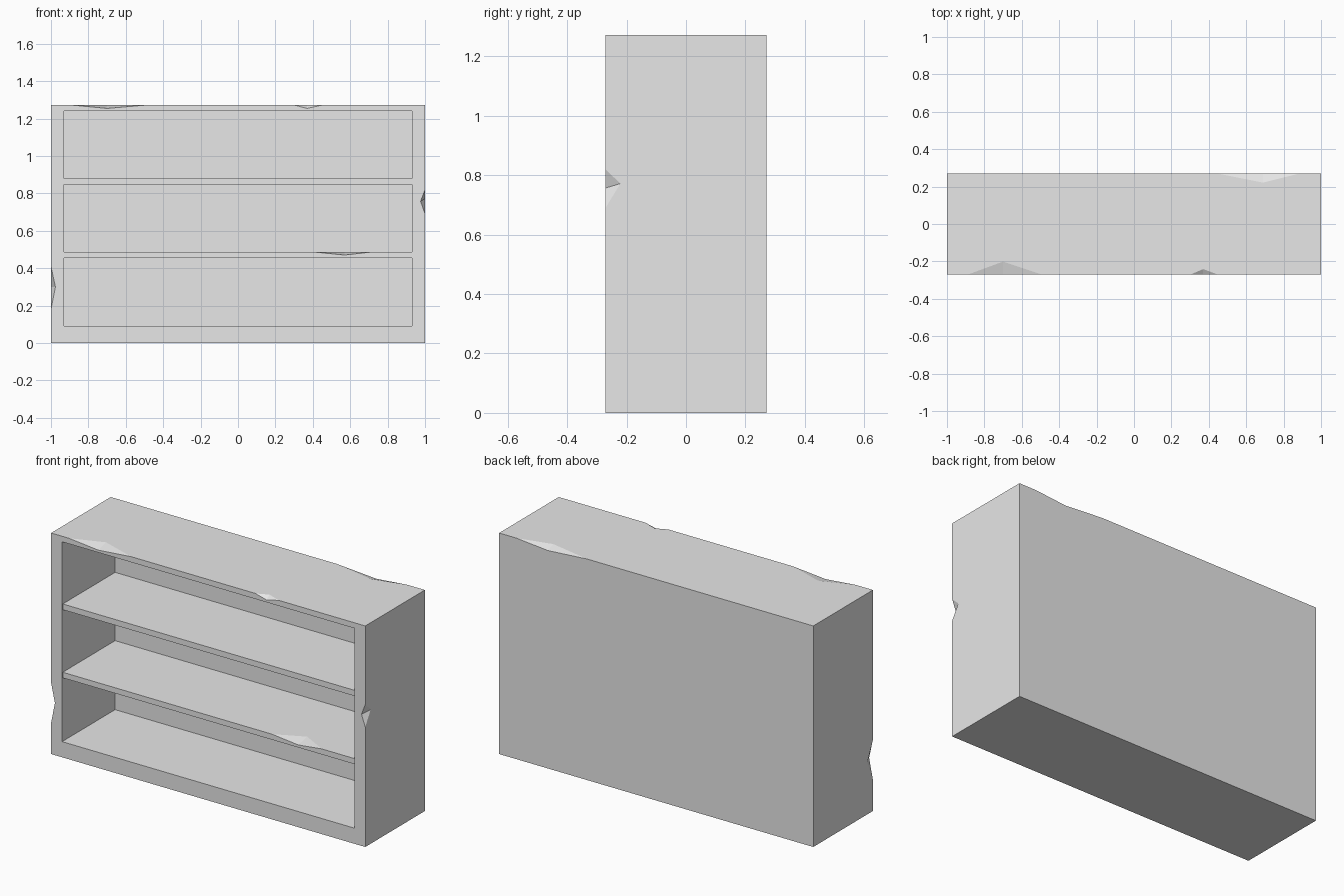
import bpy, bmesh
from mathutils import Vector

if "Cube" in bpy.data.objects:
    bpy.data.objects.remove(bpy.data.objects["Cube"])

W, D, H = 1.0, 0.271, 1.272          # half width, half depth, height
IN_X, IN_Z0, IN_Z1, BACK = 0.93, 0.09, 1.24, 0.211

paint = bpy.data.materials.new("plain_light_grey")
paint.diffuse_color = (0.8, 0.8, 0.8, 1)
paint.use_nodes = True
paint.node_tree.nodes["Principled BSDF"].inputs["Base Color"].default_value = paint.diffuse_color


def hull(name, points):
    """Convex solid around a few points."""
    bm = bmesh.new()
    for p in points:
        bm.verts.new(p)
    bmesh.ops.convex_hull(bm, input=bm.verts[:])
    bmesh.ops.dissolve_limit(bm, angle_limit=0.001, verts=bm.verts[:], edges=bm.edges[:])
    bmesh.ops.recalc_face_normals(bm, faces=bm.faces[:])
    me = bpy.data.meshes.new(name)
    bm.to_mesh(me)
    bm.free()
    me.materials.append(paint)
    ob = bpy.data.objects.new(name, me)
    bpy.context.collection.objects.link(ob)
    return ob


def box(name, x0, x1, y0, y1, z0, z1):
    return hull(name, [(x, y, z) for x in (x0, x1) for y in (y0, y1) for z in (z0, z1)])


def cut(ob, cutter):
    """Subtract the cutter and throw it away."""
    mod = ob.modifiers.new("cut", 'BOOLEAN')
    mod.operation, mod.solver, mod.object = 'DIFFERENCE', 'EXACT', cutter
    bpy.context.view_layer.objects.active = ob
    bpy.ops.object.modifier_apply(modifier=mod.name)
    bpy.data.objects.remove(cutter)


def chip(ob, a, b, c, d):
    """Knock a V-shaped chip off edge a-b; c and d are its deepest points on both faces."""
    pts = [Vector(p) for p in (a, b, c, d)]
    mid = (pts[2] + pts[3]) / 2
    cut(ob, hull("chip_cutter", [mid + (p - mid) * 1.5 for p in pts]))


# Outer case, hollowed from the front
case = box("bookcase_frame", -W, W, -D, D, 0, H)
cut(case, box("opening_cutter", -IN_X, IN_X, -D - 0.2, BACK, IN_Z0, IN_Z1))

# Chips along the top edges: start, end, deepest x, depth on top, side of the case
for x0, x1, xm, deep, s in ((-0.89, -0.49, -0.70, 0.07, -1),
                            (0.30, 0.45, 0.37, 0.03, -1),
                            (0.44, 0.89, 0.69, 0.05, 1)):
    chip(case, (x0, s * D, H), (x1, s * D, H),
         (xm, s * D, H - 0.018), (xm, s * (D - deep), H))

# Chips on the upright front edges: side, start, end, deepest z on front and side
for s, z0, z1, zf, zs in ((-1, 0.18, 0.41, 0.30, 0.30), (1, 0.69, 0.82, 0.757, 0.772)):
    chip(case, (s * W, -D, z0), (s * W, -D, z1),
         (s * (W - 0.024), -D, zf), (s * W, -D + 0.05, zs))

# Shelves, the lower one chipped
F = -D + 0.006
lower = box("lower_shelf", -IN_X, IN_X, F, BACK, 0.455, 0.487)
upper = box("upper_shelf", -IN_X, IN_X, F, BACK, 0.847, 0.88)
chip(lower, (0.40, F, 0.487), (0.72, F, 0.487), (0.57, F, 0.47), (0.57, F + 0.08, 0.487))
